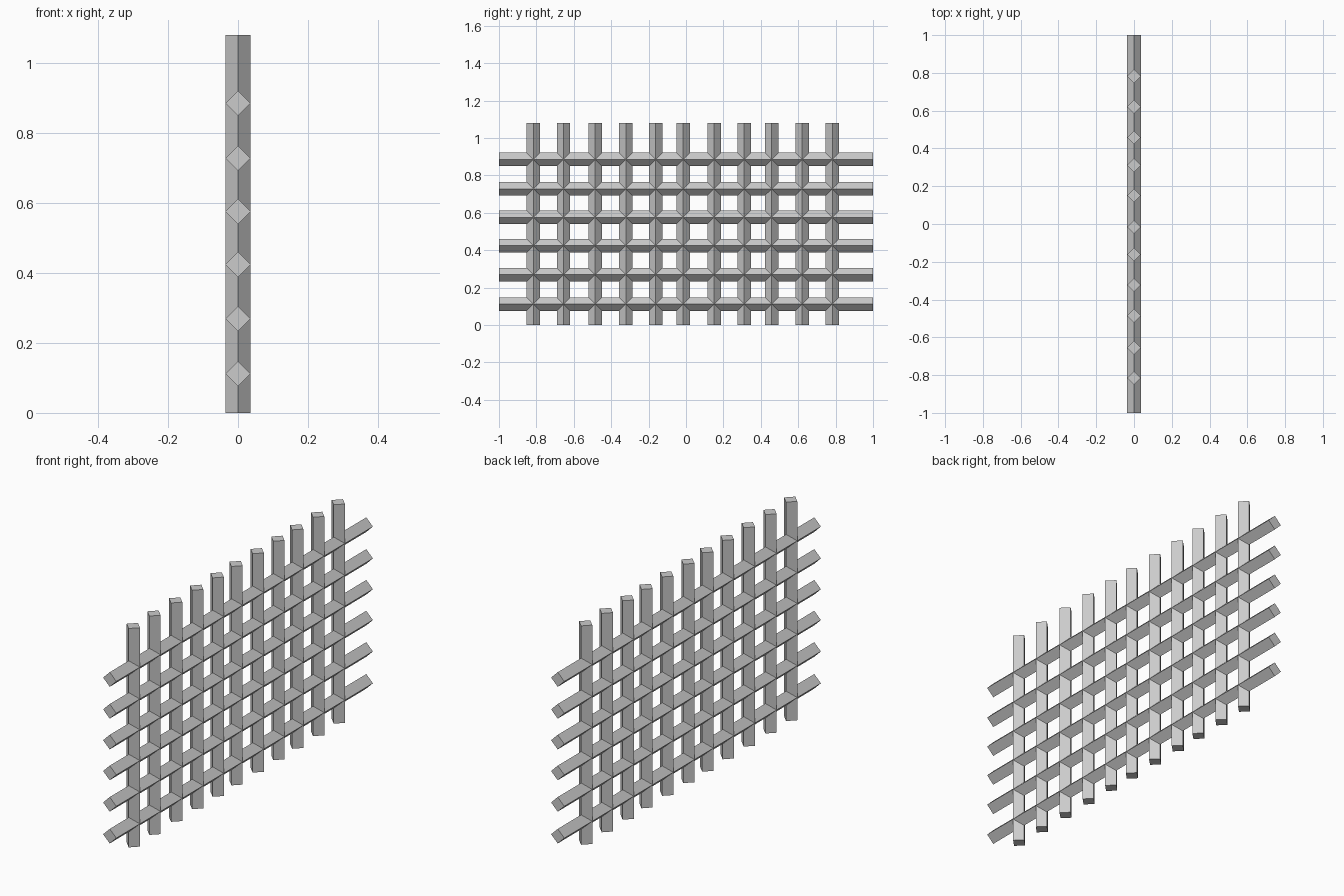
import bpy
import math

if "Cube" in bpy.data.objects:
    bpy.data.objects.remove(bpy.data.objects["Cube"])

R = 0.036        # half diagonal of the square bars
HEIGHT = 1.08    # length of the upright bars
LENGTH = 2.0     # length of the horizontal rails

upright_y = [-0.816, -0.655, -0.486, -0.322, -0.162, -0.015,
             0.15, 0.311, 0.458, 0.621, 0.782]
rail_z = [0.112, 0.269, 0.424, 0.576, 0.728, 0.885]


def bar(name, length, location, rotation=(0, 0, 0)):
    """Square bar turned on edge (diamond cross-section)."""
    bpy.ops.mesh.primitive_cylinder_add(vertices=4, radius=R, depth=length,
                                        location=location, rotation=rotation)
    bpy.context.object.name = name


# Upright bars
for i, y in enumerate(upright_y, 1):
    bar(f"upright_bar_{i}", HEIGHT, (0, y, HEIGHT / 2))

# Horizontal rails crossing through the uprights
for i, z in enumerate(rail_z, 1):
    bar(f"horizontal_rail_{i}", LENGTH, (0, 0, z), (math.pi / 2, 0, 0))
